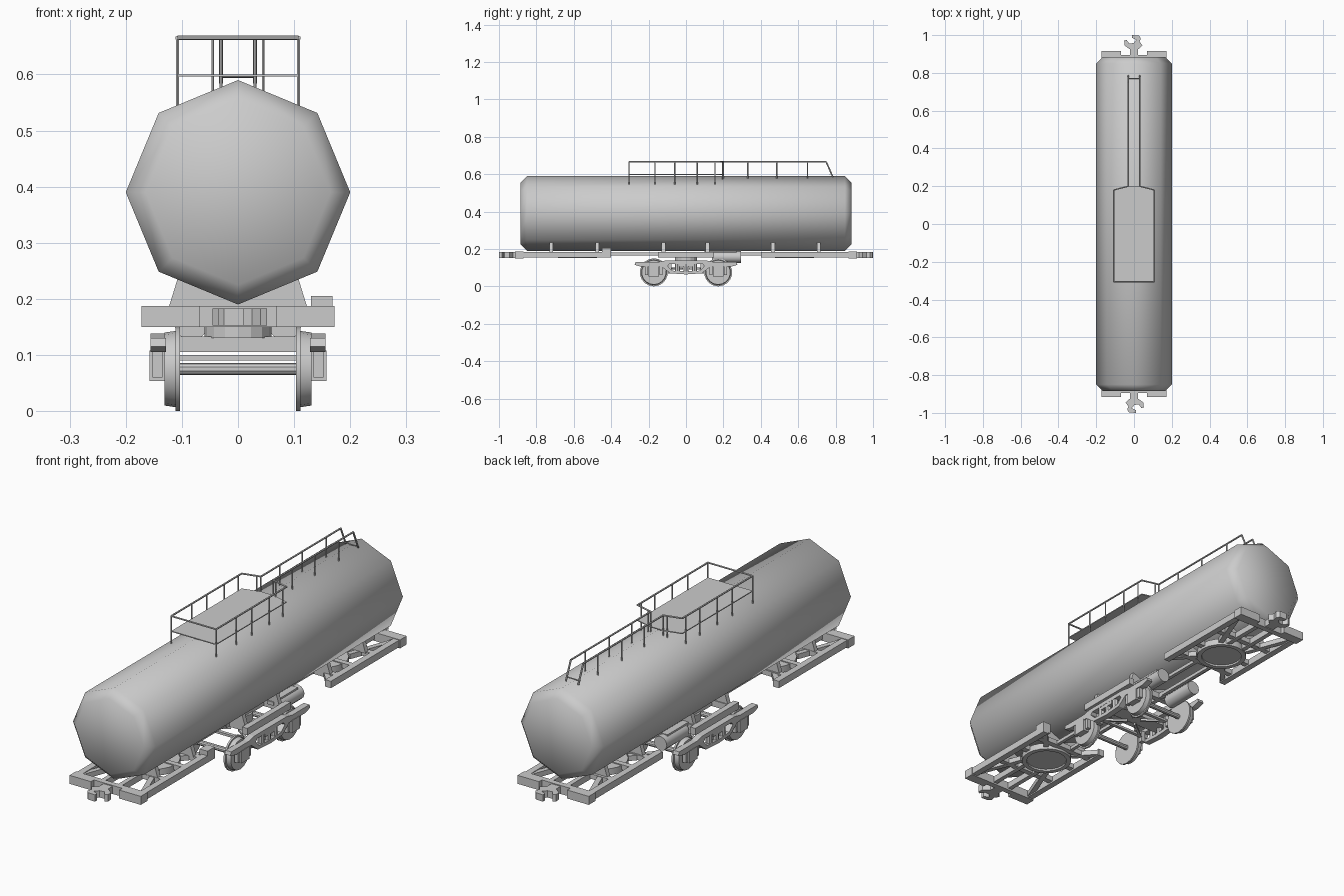
import bpy, bmesh, math
from mathutils import Vector, Matrix

if "Cube" in bpy.data.objects:
    bpy.data.objects.remove(bpy.data.objects["Cube"])

R90 = math.pi / 2


def finish(name, bm, smooth=None):
    bmesh.ops.recalc_face_normals(bm, faces=bm.faces)
    me = bpy.data.meshes.new(name)
    bm.to_mesh(me)
    bm.free()
    ob = bpy.data.objects.new(name, me)
    bpy.context.collection.objects.link(ob)
    if smooth:
        bpy.ops.object.select_all(action='DESELECT')
        ob.select_set(True)
        bpy.context.view_layer.objects.active = ob
        bpy.ops.object.shade_smooth_by_angle(angle=math.radians(smooth))
    return ob


def box(bm, x0, x1, y0, y1, z0, z1):
    m = Matrix.Translation(((x0 + x1) / 2, (y0 + y1) / 2, (z0 + z1) / 2))
    bmesh.ops.create_cube(bm, size=1, matrix=m @ Matrix.Diagonal((abs(x1 - x0), abs(y1 - y0), z1 - z0, 1)))


def rod(bm, p, q, r, sides=6, r2=None):
    p, q = Vector(p), Vector(q)
    d = q - p
    m = Matrix.Translation((p + q) / 2) @ d.to_track_quat('Z', 'Y').to_matrix().to_4x4()
    bmesh.ops.create_cone(bm, cap_ends=True, segments=sides, radius1=r,
                          radius2=r if r2 is None else r2, depth=d.length, matrix=m)


def bar(bm, p, q, width, z0, z1):
    # flat beam between two points in plan
    p, q = Vector(p), Vector(q)
    n = Vector((-(q - p).y, (q - p).x)).normalized() * width / 2
    prism(bm, [(*(v), z0) for v in (p + n, q + n, q - n, p - n)], (0, 0, z1 - z0))


def prism(bm, pts, vec):
    f = bm.faces.new([bm.verts.new(p) for p in pts])
    ex = bmesh.ops.extrude_face_region(bm, geom=[f], use_keep_orig=True)
    bmesh.ops.translate(bm, vec=vec, verts=[v for v in ex['geom'] if isinstance(v, bmesh.types.BMVert)])


# eight-sided tank with chamfered ends
bm = bmesh.new()
rings = []
for y, r in [(-.885, .165), (-.85, .2), (.85, .2), (.885, .165)]:
    rings.append([bm.verts.new((r * math.cos(i * math.pi / 4), y, .39 + r * math.sin(i * math.pi / 4)))
                  for i in range(8)])
for a, b in zip(rings, rings[1:]):
    for i in range(8):
        bm.faces.new((a[i], a[(i + 1) % 8], b[(i + 1) % 8], b[i]))
bm.faces.new(rings[0])
bm.faces.new(rings[-1])
finish("tank", bm, 60)

# top platform
bm = bmesh.new()
prism(bm, [(-.108, -.305, .596), (.108, -.305, .596), (.108, .18, .596), (.03, .2, .596),
           (-.03, .2, .596), (-.108, .18, .596)], (0, 0, .004))
finish("platform", bm)

# hand rails and posts
bm = bmesh.new()
for s in (-1, 1):
    path = [(s * .108, -.305, .665), (s * .108, .18, .665), (s * .03, .2, .665),
            (s * .03, .75, .665), (s * .03, .785, .585)]
    for p, q in zip(path, path[1:]):
        rod(bm, p, q, .004)
    for y in (-.305, -.165, -.06, .06, .155):
        rod(bm, (s * .108, y, .545), (s * .108, y, .665), .003)
    rod(bm, (s * .045, .195, .57), (s * .045, .195, .665), .003)
    for y in (.2, .33, .485, .65):
        rod(bm, (s * .03, y, .575), (s * .03, y, .665), .003)
rod(bm, (-.108, -.305, .665), (.108, -.305, .665), .004)
rod(bm, (-.03, .77, .597), (.03, .77, .597), .003)
finish("railing", bm)

# tank saddles
bm = bmesh.new()
for y in (-.72, -.475, -.12, .115, .465, .71):
    prism(bm, [(x, y - .01, z) for x, z in
               ((-.125, .18), (.125, .18), (.107, .238), (-.107, .238))], (0, .02, 0))
finish("tank_saddles", bm)

# end frames: sills, braces, pivot rings, couplers
for e, tag in ((-1, "front"), (1, "rear")):
    bm = bmesh.new()
    box(bm, -.172, .172, e * .87, e * .895, .15, .187)
    for s in (-1, 1):
        box(bm, s * .068, s * .172, e * .89, e * .915, .15, .187)
        box(bm, s * .14, s * .168, e * .4, e * .88, .155, .185)
        box(bm, s * .03, s * .05, e * .66, e * .88, .158, .185)
        box(bm, s * .03, s * .045, e * .14, e * .5, .165, .18)
        bar(bm, (s * .07, e * .66), (s * .15, e * .87), .022, .16, .182)
        bar(bm, (s * .07, e * .5), (s * .15, e * .41), .022, .16, .182)
    for y in (.47, .58, .72):
        box(bm, -.15, .15, e * (y - .012), e * (y + .012), .162, .184)
    finish(tag + "_frame", bm)

    bm = bmesh.new()
    n = 20
    prof = [(.085, .16), (.085, .152), (.105, .152), (.105, .18)]
    loops = [[bm.verts.new((r * math.cos(i * 2 * math.pi / n), e * .58 + r * math.sin(i * 2 * math.pi / n), z))
              for i in range(n)] for r, z in prof]
    for a, b in zip(loops, loops[1:]):
        for i in range(n):
            bm.faces.new((a[i], a[(i + 1) % n], b[(i + 1) % n], b[i]))
    bm.faces.new(loops[0])
    bm.faces.new(loops[-1])
    finish(tag + "_pivot_ring", bm, 35)

    bm = bmesh.new()
    outline = [(-.022, .88), (-.022, .925), (-.05, .945), (-.052, .97), (-.04, .975), (-.025, .955),
               (-.002, .958), (.012, .975), (-.01, .985), (-.01, 1), (.025, .998), (.036, .985),
               (.03, .965), (.045, .945), (.022, .925), (.022, .88)]
    prism(bm, [(e * x, e * y, .153) for x, y in outline], (0, 0, .03))
    finish(tag + "_coupler", bm)

# step box on the side sill
bm = bmesh.new()
box(bm, .13, .168, -.45, -.4, .16, .205)
finish("valve_box", bm)

# centre frame above the wheel truck
bm = bmesh.new()
for s in (-1, 1):
    box(bm, s * .125, s * .15, -.15, .15, .155, .185)
    box(bm, -.14, .14, s * .118 - .012, s * .118 + .012, .158, .185)
    box(bm, s * .03, s * .05, -.15, .15, .16, .182)
    box(bm, s * .07, s * .1, .1, .27, .175, .19)
rod(bm, (0, 0, .13), (0, 0, .165), .06, 16)
finish("centre_frame", bm)

# air cylinders
for s, tag in ((-1, "left"), (1, "right")):
    bm = bmesh.new()
    rod(bm, (s * .083, .14, .157), (s * .083, .295, .157), .031, 12)
    finish(tag + "_air_cylinder", bm, 40)

# wheelsets
for y, tag in ((-.172, "front"), (.172, "rear")):
    bm = bmesh.new()
    rod(bm, (-.15, y, .075), (.15, y, .075), .011, 10)
    for s in (-1, 1):
        rod(bm, (s * .103, y, .075), (s * .111, y, .075), .075, 18)
        rod(bm, (s * .111, y, .075), (s * .131, y, .075), .068, 18, .065)
    finish(tag + "_wheelset", bm, 35)

# truck side frames with springs and axle boxes
for s, tag in ((-1, "left"), (1, "right")):
    bm = bmesh.new()
    half = [(0, .138), (.11, .138), (.15, .13), (.27, .13), (.275, .115), (.24, .105), (.13, .105),
            (.085, .07), (0, .064)]
    inner = [(0, .08), (.075, .084), (.1, .108), (.09, .12), (0, .12)]
    for e in (-1, 1):
        prism(bm, [(s * .128, e * y, z) for y, z in half + inner], (s * .028, 0, 0))
        box(bm, s * .13, s * .158, e * .145, e * .2, .054, .108)
        for dy in (-.038, .038):
            box(bm, s * .135, s * .152, e * .172 + dy - .008, e * .172 + dy + .008, .06, .11)
    for y in (-.045, 0, .045):
        rod(bm, (s * .142, y, .078), (s * .142, y, .122), .014, 8)
    finish(tag + "_side_frame", bm)

# truck bolster and brake beams
bm = bmesh.new()
box(bm, -.155, .155, -.035, .035, .105, .133)
for e in (-1, 1):
    box(bm, -.11, .11, e * .075, e * .09, .09, .1)
    for s in (-1, 1):
        bar(bm, (s * .1, e * .08), (s * .02, e * .02), .01, .09, .1)
        box(bm, s * .108, s * .128, e * .078, e * .096, .07, .12)
finish("truck_bolster", bm)
